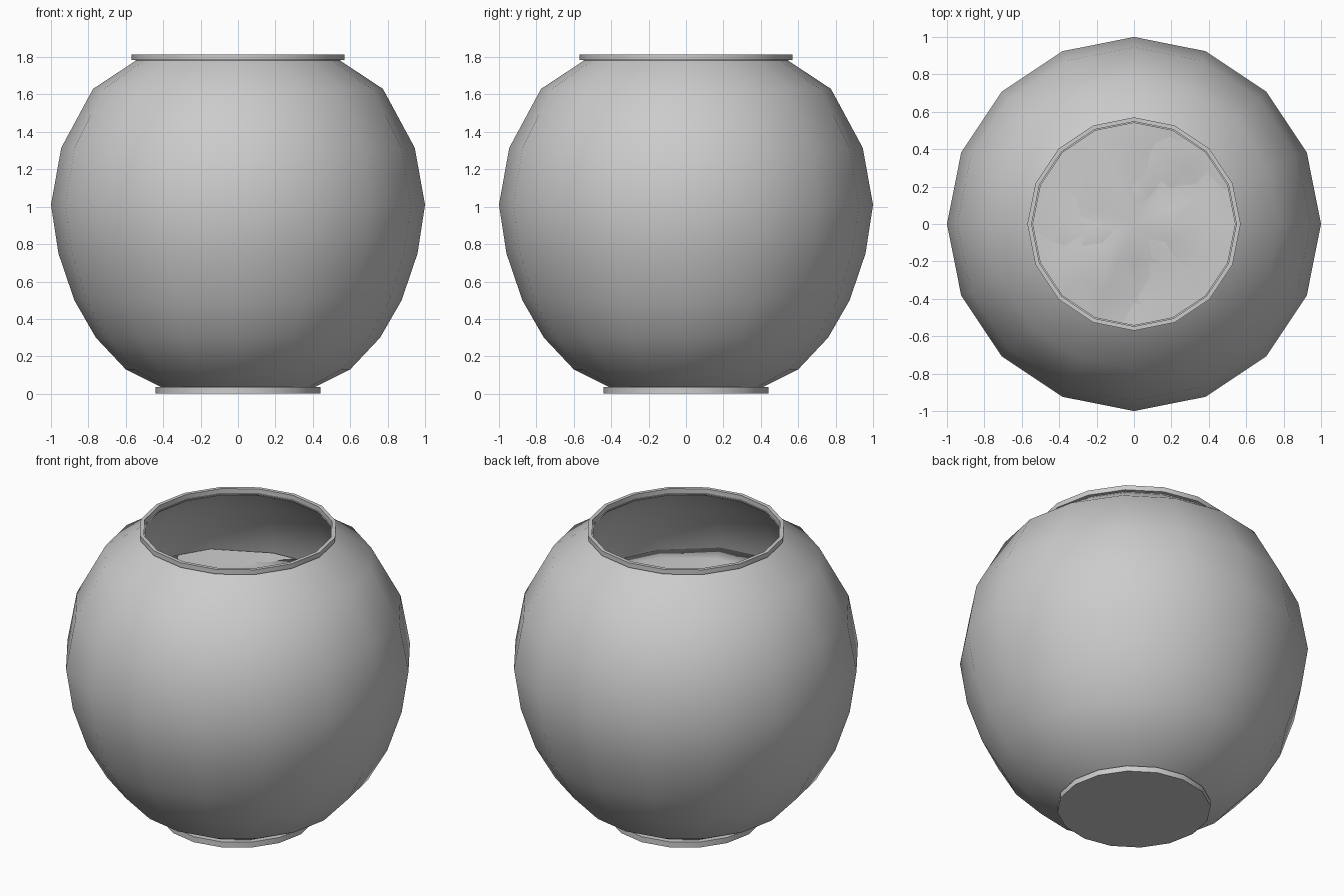
import bpy, bmesh, math

if "Cube" in bpy.data.objects:
    bpy.data.objects.remove(bpy.data.objects["Cube"])

SIDES = 16


def finish(bm, name, angle):
    bmesh.ops.remove_doubles(bm, verts=bm.verts, dist=1e-5)
    bmesh.ops.recalc_face_normals(bm, faces=bm.faces)
    mesh = bpy.data.meshes.new(name)
    bm.to_mesh(mesh)
    bm.free()
    ob = bpy.data.objects.new(name, mesh)
    bpy.context.collection.objects.link(ob)
    bpy.ops.object.select_all(action='DESELECT')
    bpy.context.view_layer.objects.active = ob
    ob.select_set(True)
    bpy.ops.object.shade_smooth_by_angle(angle=math.radians(angle))
    return ob


def lathe(name, profile, angle=40, wave=None):
    """Revolve (radius, z) points; wave(r, a) may offset z."""
    bm = bmesh.new()
    rings = []
    for i, (r, z) in enumerate(profile):
        ring = []
        for s in range(SIDES):
            a = 2 * math.pi * s / SIDES
            dz = wave(r, a, i) if wave else 0
            ring.append((r * math.cos(a), r * math.sin(a), z + dz))
        if r == 0:
            ring = [bm.verts.new(ring[0])] * SIDES
        else:
            ring = [bm.verts.new(c) for c in ring]
        rings.append(ring)
    for lo, hi in zip(rings, rings[1:]):
        for s in range(SIDES):
            t = (s + 1) % SIDES
            quad = list(dict.fromkeys([lo[s], lo[t], hi[t], hi[s]]))
            if len(quad) > 2:
                bm.faces.new(quad)
    return finish(bm, name, angle)


# Glass bowl: foot, rounded outside, square lip, then the inner wall
outer = [(0, 0), (0.44, 0), (0.44, 0.035), (0.41, 0.035), (0.60, 0.13),
         (0.76, 0.30), (0.875, 0.50), (0.96, 0.75), (1.0, 1.01),
         (0.945, 1.315), (0.775, 1.63), (0.54, 1.785), (0.57, 1.785),
         (0.57, 1.815)]
inner = [(0.547, 1.815), (0.547, 1.775), (0.755, 1.605), (0.92, 1.305),
         (0.975, 1.01), (0.935, 0.76), (0.85, 0.52), (0.74, 0.32),
         (0.58, 0.15), (0.40, 0.06), (0, 0.06)]
lathe("glass_bowl", outer + inner)


# Water: closed body with a rippled, softly shaded top
def ripple(phase, count):
    def wave(r, a, i):
        return 0.025 * math.sin(3 * a + 5 * r + phase) * min(1, r * 3) if i < count else 0
    return wave


top = [(0, 1.28), (0.2, 1.26), (0.4, 1.25), (0.6, 1.25), (0.78, 1.25), (0.92, 1.25)]
body = [(0.955, 1.01), (0.915, 0.76), (0.83, 0.52), (0.72, 0.33),
        (0.56, 0.17), (0.38, 0.08), (0, 0.08)]
lathe("water_body", top + body, 180, ripple(0.6, len(top)))

# Second thin rippled layer crossing the water top
lathe("water_ripples", [(r, z - 0.012) for r, z in top], 180, ripple(2.2, len(top)))
